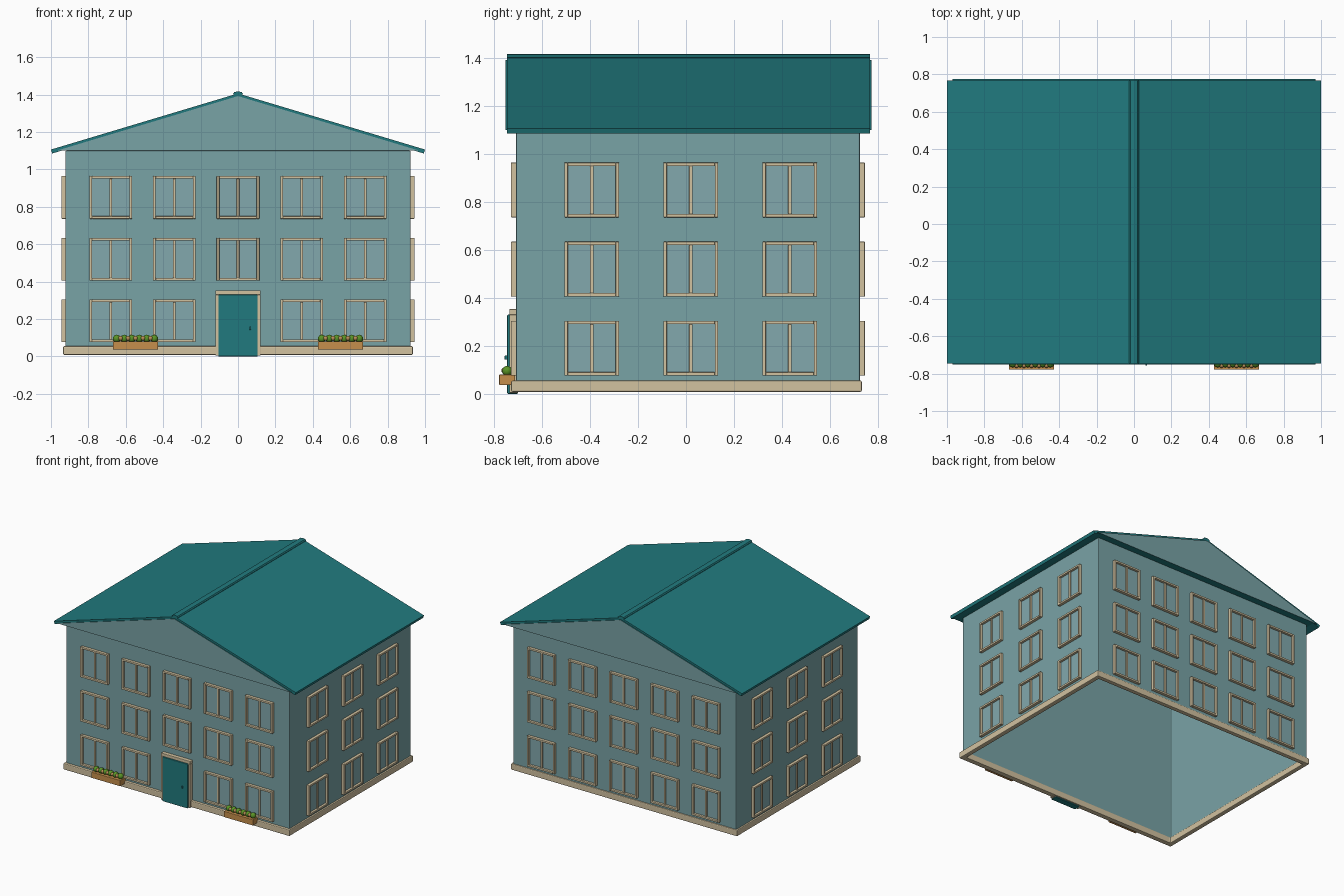
import bpy, bmesh, math
from mathutils import Vector

if "Cube" in bpy.data.objects:
    bpy.data.objects.remove(bpy.data.objects["Cube"])


def material(name, hex_code):
    def lin(c):
        c /= 255
        return c / 12.92 if c <= 0.04045 else ((c + 0.055) / 1.055) ** 2.4
    m = bpy.data.materials.new(name)
    m.diffuse_color = [lin(int(hex_code[i:i + 2], 16)) for i in (0, 2, 4)] + [1]
    m.use_nodes = True
    m.node_tree.nodes["Principled BSDF"].inputs["Base Color"].default_value = m.diffuse_color
    return m


WALL = material("blue_grey_wall", "79A3A6")
GLASS = material("pale_glass", "82A9AE")
CREAM = material("cream_trim", "D2C2A0")
TEAL = material("teal_roof", "217A7E")
WOOD = material("planter_wood", "C68F4C")
GREEN = material("leaf_green", "5A9426")
TAN = material("blossom_tan", "B98F58")


def finish(name, bm, *mats, bevel=0, smooth=False):
    bmesh.ops.recalc_face_normals(bm, faces=bm.faces)
    mesh = bpy.data.meshes.new(name)
    bm.to_mesh(mesh)
    bm.free()
    for m in mats:
        mesh.materials.append(m)
    ob = bpy.data.objects.new(name, mesh)
    bpy.context.collection.objects.link(ob)
    if smooth:
        mesh.shade_smooth()
    if bevel:
        mod = ob.modifiers.new("soft_edges", "BEVEL")
        mod.width, mod.segments = bevel, 2
    return ob


def add_box(bm, lo, hi):
    verts = bmesh.ops.create_cube(bm, size=1)["verts"]
    for v in verts:
        v.co = Vector([(a + b) / 2 + c * (b - a) for a, b, c in zip(lo, hi, v.co)])


def add_prism(bm, profile, y0, y1):
    # extrude an x-z outline along y
    a = [bm.verts.new((x, y0, z)) for x, z in profile]
    b = [bm.verts.new((x, y1, z)) for x, z in profile]
    bm.faces.new(a)
    bm.faces.new(b[::-1])
    for i in range(len(a)):
        j = (i + 1) % len(a)
        bm.faces.new((a[i], b[i], b[j], a[j]))


def add_ring(bm, outer, inner, z0, z1):
    # rectangular tube; outer and inner are (x0, x1, y0, y1)
    def loop(r, z):
        x0, x1, y0, y1 = r
        return [bm.verts.new(p) for p in
                ((x0, y0, z), (x1, y0, z), (x1, y1, z), (x0, y1, z))]
    loops = [loop(outer, z0), loop(outer, z1), loop(inner, z1), loop(inner, z0)]
    for k in range(4):
        p, q = loops[k], loops[(k + 1) % 4]
        for i in range(4):
            j = (i + 1) % 4
            bm.faces.new((p[i], p[j], q[j], q[i]))


XW, Y0, Y1, TOP = 0.923, -0.709, 0.725, 1.1

# hollow walls, open underneath
bm = bmesh.new()
add_ring(bm, (-XW, XW, Y0, Y1), (-XW + .015, XW - .015, Y0 + .015, Y1 - .015), 0.015, TOP)
finish("walls", bm, WALL, bevel=0.006)

# plinth around the foot of the walls
bm = bmesh.new()
add_ring(bm, (-.935, .935, -.729, .733), (-.9, .9, -.69, .7), 0.008, 0.055)
finish("plinth", bm, CREAM, bevel=0.006)

# attic: wall-coloured gables, teal underside
bm = bmesh.new()
add_prism(bm, [(-.97, TOP), (.97, TOP), (0, 1.392)], -.752, .774)
bm.normal_update()
for f in bm.faces:
    f.material_index = 0 if abs(f.normal.y) > 0.5 else 1
finish("gables", bm, WALL, TEAL)

# roof slopes and ridge cap
bm = bmesh.new()
add_prism(bm, [(-1, 1.106), (0, 1.406), (1, 1.106), (.993, 1.085),
               (0, 1.383), (-.993, 1.085)], -.746, .767)
finish("roof", bm, TEAL)
bm = bmesh.new()
add_prism(bm, [(-.026, 1.405), (-.02, 1.413), (0, 1.417), (.02, 1.413),
               (.026, 1.405), (.02, 1.396), (-.02, 1.396)], -.746, .767)
finish("ridge_cap", bm, TEAL)

# windows: each side maps (along, outward, up) to world space
SIDES = {
    "front": (lambda u, d, z: (u, Y0 - d, z), [-.68, -.34, 0, .34, .68]),
    "back": (lambda u, d, z: (u, Y1 + d, z), [-.68, -.34, 0, .34, .68]),
    "right": (lambda u, d, z: (XW + d, u, z), [-.393, .02, .433]),
    "left": (lambda u, d, z: (-XW - d, u, z), [-.393, .02, .433]),
}
HALF, BAR, OUT = 0.114, 0.014, 0.021
for side, (place, columns) in SIDES.items():
    frames, panes = bmesh.new(), bmesh.new()

    def box(bm, u0, u1, z0, z1, depth):
        p, q = place(u0, -.003, z0), place(u1, depth, z1)
        add_box(bm, [min(s) for s in zip(p, q)], [max(s) for s in zip(p, q)])

    for z in (.19, .52, .85):
        for u in columns:
            if side == "front" and u == 0 and z < .3:
                continue  # the door stands here
            inner = HALF - BAR
            for s in (-1, 1):
                a, b = sorted((s * HALF, s * inner))
                box(frames, u + a, u + b, z - HALF, z + HALF, OUT)
                box(frames, u - inner, u + inner, z + a, z + b, OUT)
            box(frames, u - .007, u + .007, z - inner, z + inner, .014)
            box(panes, u - inner, u + inner, z - inner, z + inner, .004)
    finish(side + "_window_frames", frames, CREAM, bevel=0.002)
    finish(side + "_window_panes", panes, GLASS)

# door with surround and handle
bm = bmesh.new()
for s in (-1, 1):
    a, b = sorted((s * .121, s * .1))
    add_box(bm, (a, -.737, 0.004), (b, -.7, .33))
add_box(bm, (-.121, -.737, .33), (.121, -.7, .353))
finish("door_surround", bm, CREAM, bevel=0.003)
bm = bmesh.new()
add_box(bm, (-.105, -.746, 0), (.105, -.7, .33))
finish("door", bm, TEAL, bevel=0.004)
bm = bmesh.new()
add_box(bm, (.061, -.756, .142), (.069, -.742, .16))
finish("door_handle", bm, TEAL, bevel=0.002)

# planters with a row of round plants
for name, cx in (("left", -.548), ("right", .548)):
    bm = bmesh.new()
    add_box(bm, (cx - .12, -.779, .036), (cx + .12, -.713, .08))
    finish(name + "_planter", bm, WOOD, bevel=0.003)
    bm = bmesh.new()
    for i in range(6):
        made = bmesh.ops.create_uvsphere(bm, u_segments=12, v_segments=8, radius=.021)
        bmesh.ops.translate(bm, verts=made["verts"],
                            vec=(cx - .1 + i * .04, -.746, .095))
        for f in {f for v in made["verts"] for f in v.link_faces}:
            f.material_index = 0
    finish(name + "_plants", bm, GREEN, smooth=True)
    bm = bmesh.new()
    for i in range(5):
        made = bmesh.ops.create_uvsphere(bm, u_segments=10, v_segments=6, radius=.013)
        bmesh.ops.translate(bm, verts=made["verts"],
                            vec=(cx - .08 + i * .04, -.757, .097))
    finish(name + "_blossoms", bm, TAN, smooth=True)
